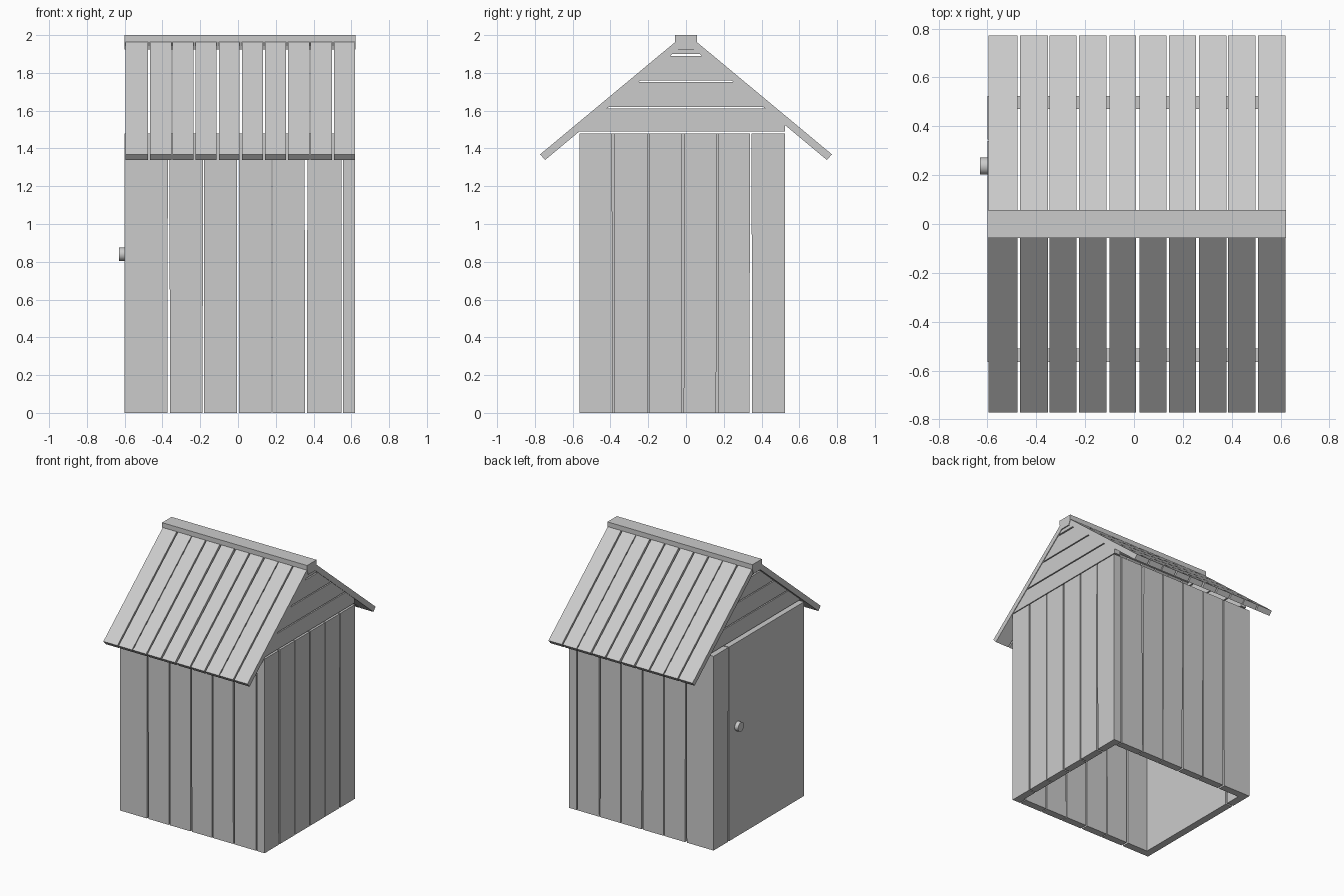
import bpy, bmesh, math

if "Cube" in bpy.data.objects:
    bpy.data.objects.remove(bpy.data.objects["Cube"])

X0, X1 = -0.60, 0.62      # outer wall faces
Y0, Y1 = -0.565, 0.525
WALL_H, T = 1.48, 0.055   # wall height, board thickness
SLOPE = 0.832


def prism(bm, pts, axis, a, b):
    """Extrude a 2D outline along an axis from a to b (0=x, 1=y, 2=z)."""
    def place(p, d):
        c = list(p)
        c.insert(axis, d)
        return c
    lo = [bm.verts.new(place(p, a)) for p in pts]
    hi = [bm.verts.new(place(p, b)) for p in pts]
    n = len(pts)
    bm.faces.new(lo)
    bm.faces.new(hi[::-1])
    for i in range(n):
        j = (i + 1) % n
        bm.faces.new((lo[i], hi[i], hi[j], lo[j]))


def finish(name, bm):
    bmesh.ops.recalc_face_normals(bm, faces=bm.faces[:])
    me = bpy.data.meshes.new(name)
    bm.to_mesh(me)
    bm.free()
    ob = bpy.data.objects.new(name, me)
    bpy.context.collection.objects.link(ob)
    return ob


def plank_wall(name, start, end, gaps, axis, a, b):
    """Vertical planks; each gap is (centre, width at bottom, width at top)."""
    bm = bmesh.new()
    edges = [(start, 0, 0)] + gaps + [(end, 0, 0)]
    for (l, lb, lt), (r, rb, rt) in zip(edges, edges[1:]):
        prism(bm, [(l + lb / 2, 0), (r - rb / 2, 0),
                   (r - rt / 2, WALL_H), (l + lt / 2, WALL_H)], axis, a, b)
    return finish(name, bm)


# Front and back walls
long_gaps = [(-0.367, .014, .008), (-0.183, .008, .006), (0.0, .012, .008),
             (0.18, .006, .008), (0.36, .008, .016), (0.552, .008, .008)]
plank_wall("front_wall", X0, X1, long_gaps, 1, Y0, Y0 + T)
plank_wall("back_wall", X0, X1, long_gaps, 1, Y1 - T, Y1)

# Right wall, and left wall strip with door
side_gaps = [(-0.385, .008, .012), (-0.2, .006, .006), (-0.018, .012, .014),
             (0.165, .01, .008), (0.343, .014, .008)]
plank_wall("right_wall", Y0 + T, Y1 - T, side_gaps, 0, X1 - T, X1)
plank_wall("left_wall_and_door", Y0 + T, Y1 - T, [(0.343, .014, .008)], 0, X0, X0 + T)

# Door knob
bpy.ops.mesh.primitive_cylinder_add(vertices=24, radius=0.035, depth=0.04,
                                    location=(-0.61, 0.237, 0.84),
                                    rotation=(0, math.pi / 2, 0))
bpy.context.object.name = "door_knob"
bpy.ops.object.shade_smooth_by_angle()


# Gable slats, cut to the underside of the roof
def half(z):
    return (1.96 - z) / SLOPE


for name, a, b in (("right_gable", X1 - T, X1 - 0.005), ("left_gable", X0 + 0.03, X0 + T + 0.02)):
    bm = bmesh.new()
    for z0, z1 in ((1.49, 1.612), (1.62, 1.752), (1.76, 1.89), (1.9, 1.925)):
        w0, w1 = half(z0), half(z1)
        pts = [(-w1, z1), (-w0, z0)]
        if w0 > Y1:
            pts += [(Y1, z0), (Y1, 1.96 - SLOPE * Y1)]
        else:
            pts += [(w0, z0)]
        pts += [(w1, z1)]
        prism(bm, pts, 0, a, b)
    finish(name, bm)

# Roof boards on both slopes
centres = [-0.472, -0.35, -0.23, -0.107, 0.015, 0.138, 0.26, 0.381, 0.503]
widths = [.01, .006, .01, .012, .014, .01, .012, .006, .01]
lefts = [-0.595] + [c + w / 2 for c, w in zip(centres, widths)]
rights = [c - w / 2 for c, w in zip(centres, widths)] + [X1]
for name, s in (("front_roof_boards", -1), ("back_roof_boards", 1)):
    bm = bmesh.new()
    for l, r in zip(lefts, rights):
        prism(bm, [(s * 0.772, 1.369), (s * 0.746, 1.339),
                   (s * 0.03, 1.935), (s * 0.055, 1.965)], 0, l, r)
    finish(name, bm)

# Ridge beam
bm = bmesh.new()
prism(bm, [(-.057, 1.965), (-.042, 1.925), (.042, 1.925), (.057, 1.965),
           (.057, 2.0), (-.057, 2.0)], 0, -0.6, 0.623)
finish("ridge_beam", bm)
